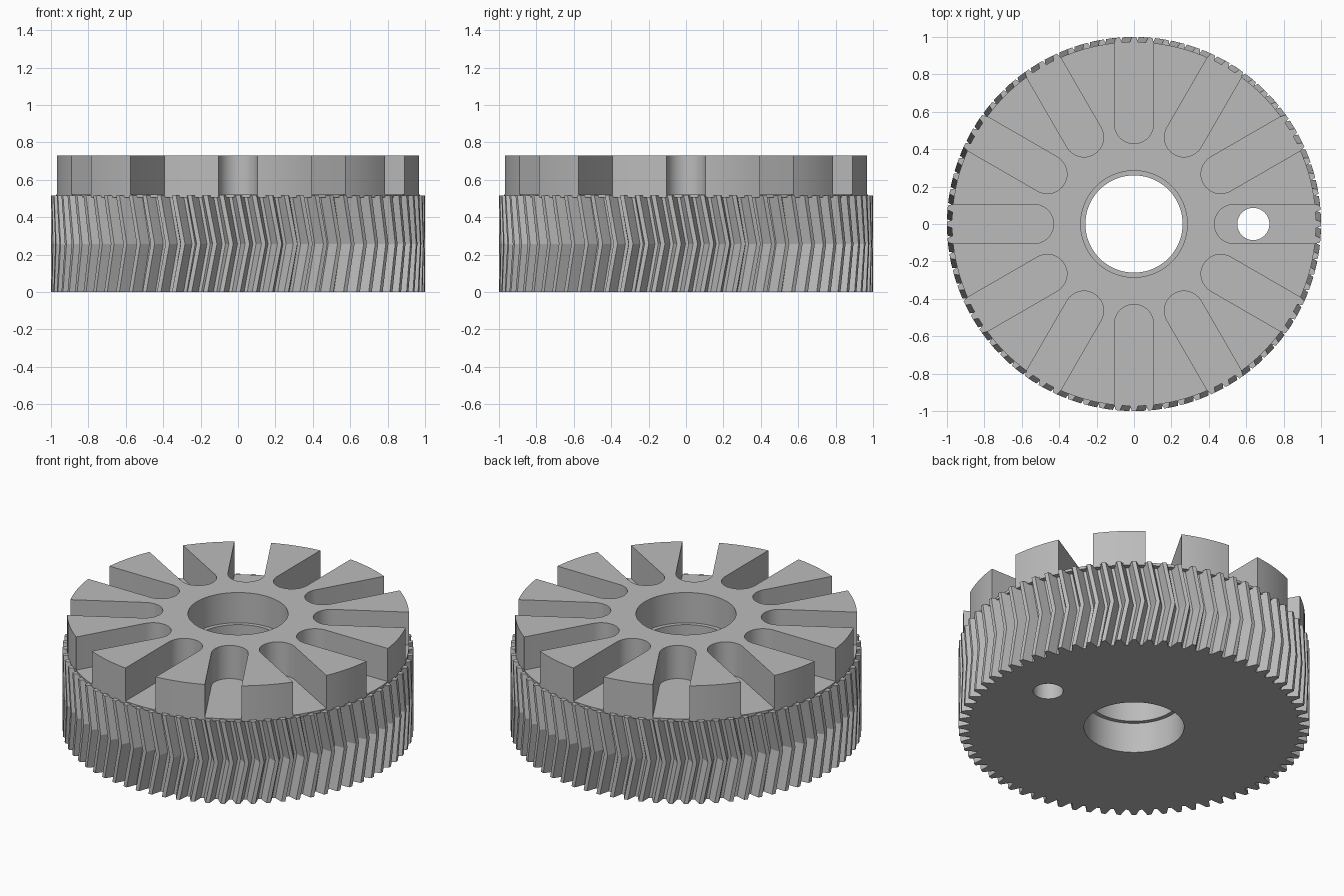
import bpy, bmesh
from math import sin, cos, pi, tau, radians, asin, sqrt

cube = bpy.data.objects.get("Cube")
if cube:
    bpy.data.objects.remove(cube, do_unlink=True)

TEETH, SLOTS = 72, 12
GEAR_TOP, FLOOR, TOP = 0.515, 0.522, 0.73
RIM = 0.973

grey = bpy.data.materials.new("plain grey")
grey.use_nodes = True
colour = (0.5, 0.5, 0.5, 1)
grey.diffuse_color = colour
grey.node_tree.nodes["Principled BSDF"].inputs["Base Color"].default_value = colour


def polar(r, a):
    return r * cos(a), r * sin(a)


def loft(name, rings):
    """Closed solid through equal-length rings of 3D points."""
    bm = bmesh.new()
    loops = [[bm.verts.new(p) for p in ring] for ring in rings]
    n = len(loops[0])
    for low, high in zip(loops, loops[1:]):
        for i in range(n):
            j = (i + 1) % n
            bm.faces.new((low[i], low[j], high[j], high[i]))
    bm.faces.new(loops[0][::-1])
    bm.faces.new(loops[-1])
    bmesh.ops.recalc_face_normals(bm, faces=bm.faces)
    mesh = bpy.data.meshes.new(name)
    bm.to_mesh(mesh)
    bm.free()
    mesh.materials.append(grey)
    obj = bpy.data.objects.new(name, mesh)
    bpy.context.collection.objects.link(obj)
    return obj


def lift(outline, z):
    return [(x, y, z) for x, y in outline]


def circle(r, z, n=72, x=0):
    return [(x + r * cos(tau * i / n), r * sin(tau * i / n), z) for i in range(n)]


# Herringbone gear: tooth outline, turned at mid height
def gear_outline(turn):
    pitch = tau / TEETH
    tooth = [(0.94, -.395), (RIM, -.25), (1, -.134), (1, .134), (RIM, .25), (0.94, .395)]
    return [polar(r, (k + f) * pitch + turn) for k in range(TEETH) for r, f in tooth]


gear = loft("herringbone_gear", [
    lift(gear_outline(0), 0),
    lift(gear_outline(0.05), GEAR_TOP / 2),
    lift(gear_outline(0), GEAR_TOP),
])

# Round floor under the slots
floor = loft("slot_floor", [circle(RIM, GEAR_TOP - 0.01, 144), circle(RIM, FLOOR, 144)])


# Slotted crown: rim arcs alternating with round-ended radial slots
def crown_outline():
    half, centre = 0.105, 0.535
    edge = asin(half / RIM)
    mouth = sqrt(RIM ** 2 - half ** 2)
    points = []
    for k in range(SLOTS):
        a = tau * k / SLOTS
        slot = [(mouth, -half)]
        for i in range(17):
            t = -pi / 2 - pi * i / 16
            slot.append((centre + half * cos(t), half * sin(t)))
        slot.append((mouth, half))
        points += [(x * cos(a) - y * sin(a), x * sin(a) + y * cos(a)) for x, y in slot]
        span = tau / SLOTS - 2 * edge
        points += [polar(RIM, a + edge + span * i / 7) for i in range(1, 7)]
    return points


crown = loft("slotted_crown", [lift(crown_outline(), FLOOR - 0.004), lift(crown_outline(), TOP)])

# Stepped bore leaving a narrow lip inside, and a small pin hole
bore = loft("bore_cutter", [circle(r, z) for r, z in
            [(.285, -.1), (.285, .19), (.26, .19), (.26, .54), (.285, .54), (.285, .9)]])
pin_hole = loft("pin_hole_cutter", [circle(0.086, -0.1, 40, 0.638), circle(0.086, 0.9, 40, 0.638)])
cutters = (bore, pin_hole)
for cutter in cutters:
    cutter.hide_render = True

for part in (gear, floor, crown):
    bpy.ops.object.select_all(action="DESELECT")
    part.select_set(True)
    bpy.context.view_layer.objects.active = part
    for cutter in cutters:
        if part is crown and cutter is pin_hole:
            continue
        mod = part.modifiers.new("cut", "BOOLEAN")
        mod.operation = "DIFFERENCE"
        mod.solver = "EXACT"
        mod.object = cutter
        bpy.ops.object.modifier_apply(modifier=mod.name)
    bpy.ops.object.shade_smooth_by_angle(angle=radians(14))

for cutter in cutters:
    bpy.data.objects.remove(cutter, do_unlink=True)
